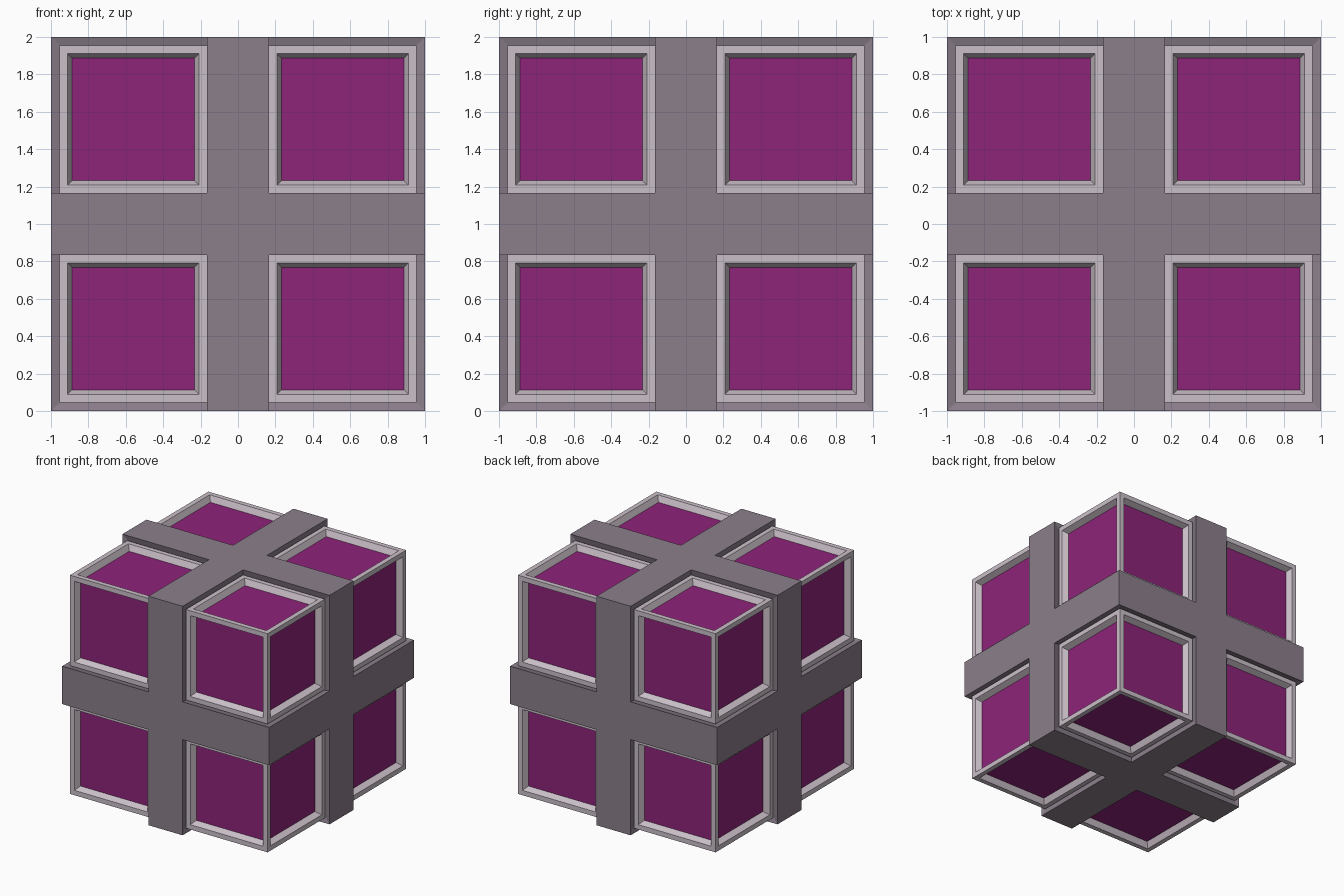
import bpy, bmesh
from mathutils import Vector, Matrix

if "Cube" in bpy.data.objects:
    bpy.data.objects.remove(bpy.data.objects["Cube"])


def material(name, rgb):
    m = bpy.data.materials.new(name)
    m.diffuse_color = (*rgb, 1)
    m.use_nodes = True
    m.node_tree.nodes["Principled BSDF"].inputs["Base Color"].default_value = m.diffuse_color
    return m


BAND = material("mauve grey", (0.258, 0.212, 0.258))
FRAME = material("pale grey", (0.60, 0.53, 0.584))
PANEL = material("magenta", (0.27, 0.017, 0.195))


def finish(bm, name, mats, loc):
    bmesh.ops.recalc_face_normals(bm, faces=bm.faces)
    mesh = bpy.data.meshes.new(name)
    bm.to_mesh(mesh)
    bm.free()
    ob = bpy.data.objects.new(name, mesh)
    for m in mats:
        mesh.materials.append(m)
    ob.location = loc
    bpy.context.collection.objects.link(ob)
    return ob


# corner cubes: each side has a pale frame and a sunken magenta panel
def corner_cube(name, loc):
    bm = bmesh.new()
    bmesh.ops.create_cube(bm, size=0.79)
    for f in list(bm.faces):
        bmesh.ops.inset_individual(bm, faces=[f], thickness=0.06)
        bmesh.ops.inset_individual(bm, faces=[f], thickness=0.035, depth=-0.05)
        f.material_index = 1
    finish(bm, name, [FRAME, PANEL], loc)


for i in (-1, 1):
    for j in (-1, 1):
        for k in (-1, 1):
            corner_cube("corner_cube", (0.56 * i, 0.56 * j, 1 + 0.56 * k))


# bands: square slabs whose outer lip flares slightly wider than the core
def band(axis):
    bm = bmesh.new()
    loops = []
    for r, h in ((0.94, -0.15), (1, -0.165), (1, 0.165), (0.94, 0.15)):
        ring = []
        for a, b in ((-1, -1), (1, -1), (1, 1), (-1, 1)):
            p = [a * r, b * r]
            p.insert(axis, h)
            ring.append(bm.verts.new(p))
        loops.append(ring)
    for lo, hi in zip(loops, loops[1:]):
        for n in range(4):
            m = (n + 1) % 4
            bm.faces.new((lo[n], lo[m], hi[m], hi[n]))
    bm.faces.new(loops[0])
    bm.faces.new(loops[-1])
    finish(bm, "xyz"[axis] + "_band", [BAND], (0, 0, 1))


for axis in range(3):
    band(axis)
